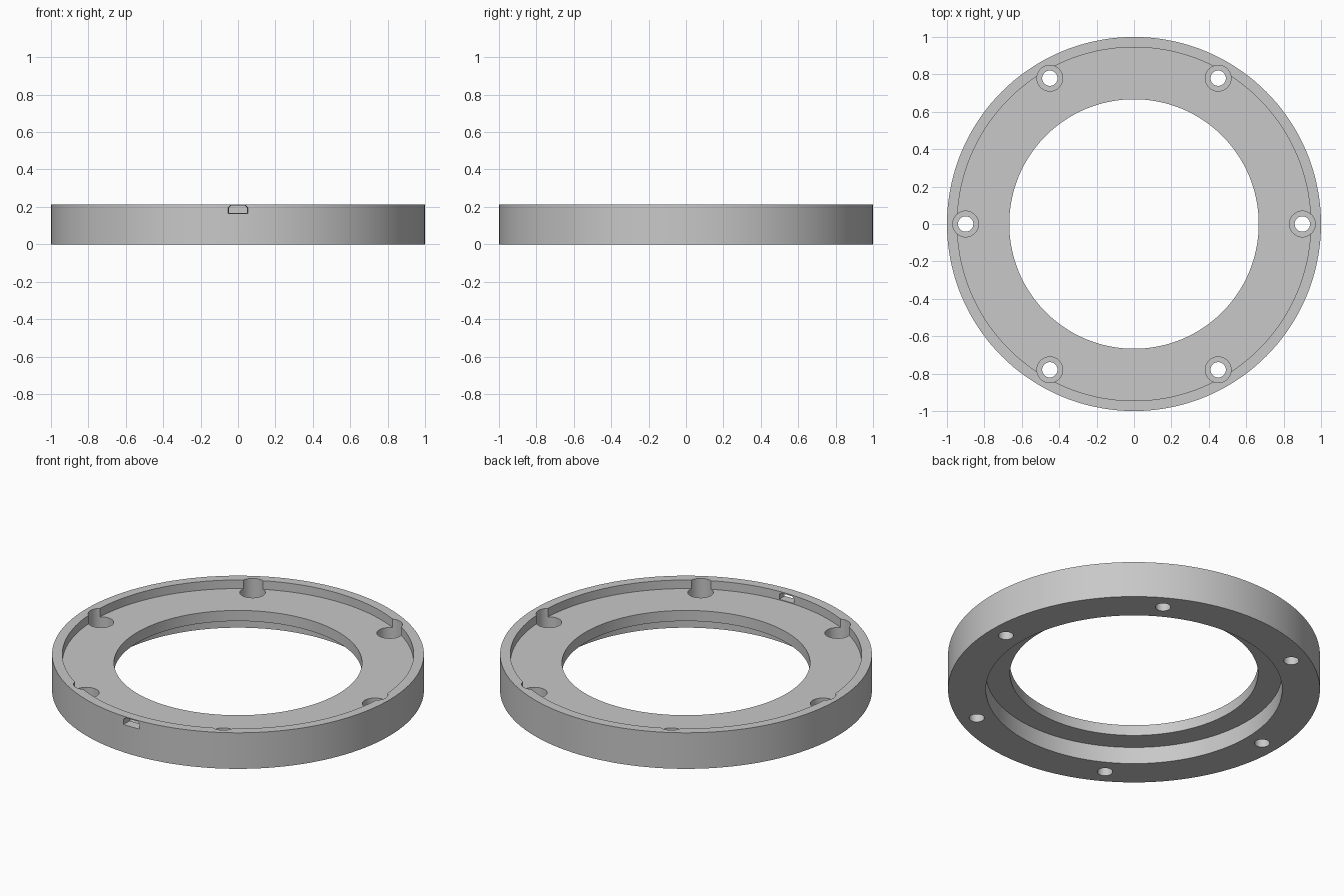
import bpy, bmesh, math
from mathutils import Matrix, Vector

if "Cube" in bpy.data.objects:
    bpy.data.objects.remove(bpy.data.objects["Cube"], do_unlink=True)

HEIGHT, FLOOR, LEDGE, SEAT = 0.214, 0.163, 0.1, 0.06

grey = bpy.data.materials.new("plain_grey")
grey.use_nodes = True
colour = (0.58, 0.58, 0.58, 1)
grey.diffuse_color = colour
grey.node_tree.nodes["Principled BSDF"].inputs["Base Color"].default_value = colour


def lathe(bm, profile, segments, centre=(0, 0, 0)):
    """Revolve a closed (radius, z) profile; zero radius points become poles."""
    rings = []
    for r, z in profile:
        count = segments if r > 0 else 1
        rings.append([bm.verts.new(Vector(centre) + Vector((
            r * math.cos(math.tau * i / segments),
            r * math.sin(math.tau * i / segments), z))) for i in range(count)])
    for a, b in zip(rings, rings[1:] + rings[:1]):
        if len(a) == len(b) == 1:
            continue
        for i in range(segments):
            j = (i + 1) % segments
            corners = [a[i % len(a)], a[j % len(a)], b[j % len(b)], b[i % len(b)]]
            bm.faces.new(list(dict.fromkeys(corners)))


def make_object(name, bm):
    bmesh.ops.recalc_face_normals(bm, faces=bm.faces)
    mesh = bpy.data.meshes.new(name)
    bm.to_mesh(mesh)
    bm.free()
    mesh.materials.append(grey)
    obj = bpy.data.objects.new(name, mesh)
    bpy.context.collection.objects.link(obj)
    return obj


# Stepped ring: recess on top, wider bore underneath
bm = bmesh.new()
lathe(bm, [(0.667, LEDGE), (0.667, FLOOR), (0.945, FLOOR), (0.945, HEIGHT),
           (1, HEIGHT), (1, 0), (0.797, 0), (0.797, LEDGE)], 144)
ring = make_object("mounting_ring", bm)

# Six counterbored screw holes
bm = bmesh.new()
for k in range(6):
    a = k * math.tau / 6
    lathe(bm, [(0, -0.1), (0.041, -0.1), (0.041, SEAT), (0.069, SEAT),
               (0.069, 0.3), (0, 0.3)], 40, (0.9 * math.cos(a), 0.9 * math.sin(a), 0))
screw_cutter = make_object("screw_hole_cutter", bm)

# Port opening through the front wall, flared slightly outward
bm = bmesh.new()
outline = [(-1, 0), (1, 0), (1, 0.7), (0.75, 1), (-0.75, 1), (-1, 0.7)]
ends = [[bm.verts.new((x * half, y, low + z * (top - low))) for x, z in outline]
        for y, half, low, top in ((-1.02, 0.054, 0.164, 0.209), (-0.91, 0.046, 0.168, 0.205))]
for end in ends:
    bm.faces.new(end)
for i in range(6):
    j = (i + 1) % 6
    bm.faces.new([ends[0][i], ends[0][j], ends[1][j], ends[1][i]])
port_cutter = make_object("port_cutter", bm)

# Cut the openings, then remove the cutters
bpy.ops.object.select_all(action='DESELECT')
ring.select_set(True)
bpy.context.view_layer.objects.active = ring
for cutter in (screw_cutter, port_cutter):
    cutter.hide_render = True
    cut = ring.modifiers.new(cutter.name, 'BOOLEAN')
    cut.operation = 'DIFFERENCE'
    cut.solver = 'EXACT'
    cut.object = cutter
    bpy.ops.object.modifier_apply(modifier=cut.name)
    bpy.data.objects.remove(cutter, do_unlink=True)

bpy.ops.object.shade_smooth_by_angle(angle=math.radians(30))
